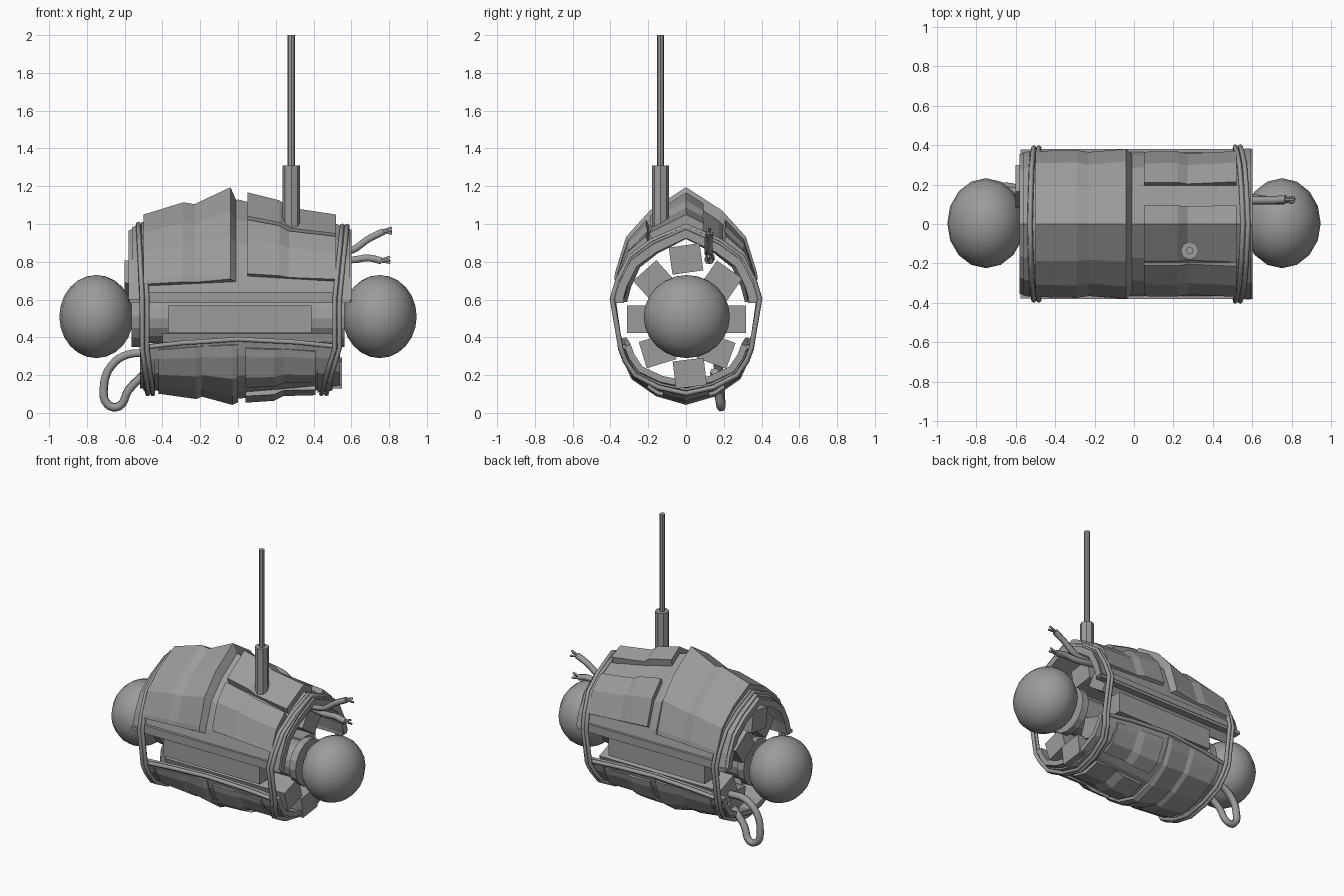
import bpy, bmesh, math
from mathutils import Vector

if "Cube" in bpy.data.objects:
    bpy.data.objects.remove(bpy.data.objects["Cube"])

grey = bpy.data.materials.new("mid grey")
grey.diffuse_color = (0.33, 0.33, 0.33, 1)
grey.use_nodes = True
grey.node_tree.nodes["Principled BSDF"].inputs["Base Color"].default_value = grey.diffuse_color


def finish(name, bm, smooth=False):
    bmesh.ops.recalc_face_normals(bm, faces=bm.faces)
    me = bpy.data.meshes.new(name)
    bm.to_mesh(me)
    bm.free()
    me.materials.append(grey)
    for p in me.polygons:
        p.use_smooth = smooth
    ob = bpy.data.objects.new(name, me)
    bpy.context.collection.objects.link(ob)
    return ob


def box(name, size, loc, roll=0):
    bm = bmesh.new()
    bmesh.ops.create_cube(bm, size=1)
    bmesh.ops.scale(bm, vec=size, verts=bm.verts)
    ob = finish(name, bm)
    ob.location, ob.rotation_euler = loc, (roll, 0, 0)


def rod(name, r, length, loc, sides, along_x=False):
    bm = bmesh.new()
    bmesh.ops.create_cone(bm, cap_ends=True, segments=sides, radius1=r, radius2=r, depth=length)
    ob = finish(name, bm)
    ob.location = loc
    if along_x:
        ob.rotation_euler = (0, math.pi / 2, 0)


def tube(name, pts, r, cyclic=False, smooth=True):
    cu = bpy.data.curves.new(name, "CURVE")
    cu.dimensions, cu.bevel_depth, cu.bevel_resolution = "3D", r, 1
    cu.use_fill_caps, cu.resolution_u = True, 4
    if smooth:
        s = cu.splines.new("BEZIER")
        s.bezier_points.add(len(pts) - 1)
        for b, p in zip(s.bezier_points, pts):
            b.co = p
            b.handle_left_type = b.handle_right_type = "AUTO"
    else:
        s = cu.splines.new("POLY")
        s.points.add(len(pts) - 1)
        for b, p in zip(s.points, pts):
            b.co = (*p, 1)
    s.use_cyclic_u = cyclic
    cu.materials.append(grey)
    bpy.context.collection.objects.link(bpy.data.objects.new(name, cu))


# Shell sections along x: (x, edge height, rise, half width)
UPPER = [(-0.58, 0.60, 0.365, 0.355), (-0.5, 0.60, 0.40, 0.37), (0, 0.60, 0.53, 0.372),
         (0.52, 0.60, 0.40, 0.375), (0.6, 0.60, 0.37, 0.38)]
LOWER = [(-0.52, 0.345, -0.215, 0.325), (-0.3, 0.37, -0.27, 0.34), (0, 0.39, -0.315, 0.35),
         (0.3, 0.375, -0.27, 0.34), (0.54, 0.35, -0.215, 0.325)]


def arch(half):                       # t = 0..8 runs from +y to -y
    return half + [(-y, z) for y, z in half[-2::-1]]


ARCH_UP = arch([(1, 0), (0.93, 0.24), (0.77, 0.56), (0.46, 0.79), (0, 1)])
ARCH_LOW = arch([(1, 0), (0.93, 0.28), (0.78, 0.61), (0.42, 0.87), (0, 1)])


def lerp(a, b, f):
    return [p + (q - p) * f for p, q in zip(a, b)]


def section(table, x):
    for a, b in zip(table, table[1:]):
        if x <= b[0]:
            return lerp(a, b, (x - a[0]) / (b[0] - a[0]))
    return table[-1]


def profile(table, t):
    a = ARCH_UP if table is UPPER else ARCH_LOW
    i = min(int(t), 7)
    return lerp(a[i], a[i + 1], t - i)


def surf(table, x, t, off):
    _, z0, h, w = section(table, x)
    y, z = profile(table, t)
    p = Vector((0, y * w, z0 + z * h))
    p += (p - Vector((0, 0, 0.5))).normalized() * off
    p.x = x
    return p


def plate(name, table, stations, t0, t1, inner):
    """Solid curved plate; stations are (x, outward offset), thinner toward the slots."""
    ts = [t0] + [k for k in range(9) if t0 < k < t1] + [t1]
    fade = [0.3 + 0.7 * profile(table, t)[1] for t in ts]
    bm = bmesh.new()
    out = [[bm.verts.new(surf(table, x, t, o * f)) for t, f in zip(ts, fade)] for x, o in stations]
    inn = [[bm.verts.new(surf(table, x, t, inner)) for t in ts] for x, o in stations]
    m, n = len(stations) - 1, len(ts) - 1
    for i in range(m):
        for j in range(n):
            for g in (out, inn):
                bm.faces.new((g[i][j], g[i + 1][j], g[i + 1][j + 1], g[i][j + 1]))
    for i in range(m):
        for j in (0, n):
            bm.faces.new((out[i][j], out[i + 1][j], inn[i + 1][j], inn[i][j]))
    for j in range(n):
        for i in (0, m):
            bm.faces.new((out[i][j], out[i][j + 1], inn[i][j + 1], inn[i][j]))
    finish(name, bm)


# Main shells with raised end rims
plate("upper_shell", UPPER, [(-0.58, 0), (-0.5, 0), (0, 0), (0.52, 0), (0.6, 0)], 0, 8, -0.045)
plate("lower_shell", LOWER, [(-0.52, 0), (-0.3, 0), (0, 0), (0.3, 0), (0.54, 0)], 0, 8, -0.035)
plate("upper_rim_left", UPPER, [(-0.56, 0.01), (-0.53, 0.012)], 0, 8, -0.01)
plate("upper_rim_right", UPPER, [(0.55, 0.01), (0.59, 0.015)], 0, 8, -0.01)
plate("lower_rim_left", LOWER, [(-0.5, 0.012), (-0.44, 0.012)], 0, 8, -0.01)
plate("lower_rim_right", LOWER, [(0.42, 0.012), (0.5, 0.012)], 0, 8, -0.01)

# Large stepped armour plates
plate("upper_armour", UPPER, [(-0.5, 0.05), (-0.29, 0.06), (-0.23, 0.035), (-0.04, 0.075), (-0.01, 0.0)],
      0.75, 7.25, -0.01)
plate("lower_armour", LOWER, [(-0.42, 0.015), (-0.22, 0.02), (-0.19, 0.005), (-0.03, 0.035), (0, 0.02)],
      0.3, 7.7, -0.01)

# Smaller raised panels
STEP = [(0.05, 0.05), (0.22, 0.05), (0.27, 0.025), (0.52, 0.05)]
plate("upper_panel_top", UPPER, STEP, 3.5, 5.05, -0.01)
for side, (a, b) in {"back": (1.0, 2.8), "front": (5.2, 7.0)}.items():
    plate("upper_panel_" + side, UPPER, STEP, a, b, -0.01)
LSTEP = [(0.04, 0.025), (0.19, 0.03), (0.24, 0.01), (0.41, 0.025)]
plate("lower_panel_bottom", LOWER, LSTEP, 3.2, 4.8, -0.01)
for side, (a, b) in {"back": (0.5, 2.6), "front": (5.4, 7.5)}.items():
    plate("lower_panel_" + side, LOWER, LSTEP, a, b, -0.01)

# Edge rails beside the slots
for s, side in ((-1, "front"), (1, "back")):
    box("upper_rail_" + side, (1.17, 0.05, 0.022), (0.01, s * 0.352, 0.592))
    box("upper_ledge_" + side, (1.02, 0.02, 0.04), (0.02, s * 0.37, 0.62))
    tube("lower_rail_" + side, [(x, s * w, z) for x, z, h, w in LOWER], 0.014, smooth=False)

# Core, necks and end balls
rod("core", 0.13, 1.1, (0, 0, 0.5), 16, True)
for s, side in ((-1, "left"), (1, "right")):
    rod("neck_" + side, 0.16, 0.05, (s * 0.54, 0, 0.51), 16, True)
    bm = bmesh.new()
    bmesh.ops.create_uvsphere(bm, u_segments=16, v_segments=12, radius=1)
    bmesh.ops.scale(bm, vec=(0.196, 0.228, 0.22), verts=bm.verts)
    finish("ball_" + side, bm, True).location = (s * 0.75, 0.004, 0.51)

# Blocks around the core: (y, z, x start, x end, roll in degrees)
BLOCKS = [(-0.23, 0.495, -0.37, 0.39, 0), (0.235, 0.495, -0.37, 0.39, 0),
          (0, 0.815, -0.58, 0.45, 8), (0.02, 0.21, -0.42, 0.55, 7),
          (-0.17, 0.70, -0.5, 0.48, 42), (0.19, 0.70, -0.6, 0.45, -35),
          (-0.15, 0.33, -0.4, 0.54, 17), (0.16, 0.33, -0.45, 0.5, -20)]
for i, (y, z, a, b, roll) in enumerate(BLOCKS):
    box(f"block_{i + 1}", (b - a, 0.165, 0.145), ((a + b) / 2, y, z), math.radians(roll))

# Double straps around both shells; x drifts from top to bottom
for side, xt, xm, xb in (("left", -0.515, -0.495, -0.465), ("right", 0.565, 0.525, 0.455)):
    for k, dx in enumerate((-0.013, 0.013)):
        up = [surf(UPPER, xm + (xt - xm) * ARCH_UP[t][1], t, 0.016 - 0.01 * ARCH_UP[t][1]) for t in range(9)]
        lo = [surf(LOWER, xm + (xb - xm) * ARCH_LOW[t][1], t, 0.022) for t in range(8, -1, -1)]
        tube(f"strap_{side}_{k + 1}", [p + Vector((dx, 0, 0)) for p in up + lo], 0.0135, True, False)

# Antenna
rod("antenna_socket", 0.046, 0.34, (0.282, -0.135, 1.14), 8)
rod("antenna_rod", 0.019, 0.74, (0.282, -0.135, 1.63), 8)

# Cut cables with frayed strands, and the hanging cable loop
CABLES = [[(0.45, 0.12, 0.84), (0.6, 0.12, 0.86), (0.69, 0.12, 0.92), (0.77, 0.125, 0.96)],
          [(0.45, 0.13, 0.83), (0.6, 0.13, 0.81), (0.69, 0.12, 0.82), (0.76, 0.12, 0.805)]]
for i, c in enumerate(CABLES):
    tube(f"cable_{i + 1}", c, 0.021)
    x, y, z = c[-1]
    for j, (dy, dz) in enumerate(((0, 0.022), (0.012, -0.01), (-0.012, 0.004))):
        tube(f"strand_{i + 1}_{j + 1}", [(x - 0.02, y, z), (x + 0.045, y + dy, z + dz)], 0.007, smooth=False)
tube("cable_loop", [(-0.45, 0.15, 0.31), (-0.58, 0.16, 0.31), (-0.67, 0.17, 0.25), (-0.71, 0.18, 0.14),
                    (-0.69, 0.185, 0.045), (-0.63, 0.185, 0.035), (-0.58, 0.17, 0.12), (-0.48, 0.15, 0.22)], 0.024)
